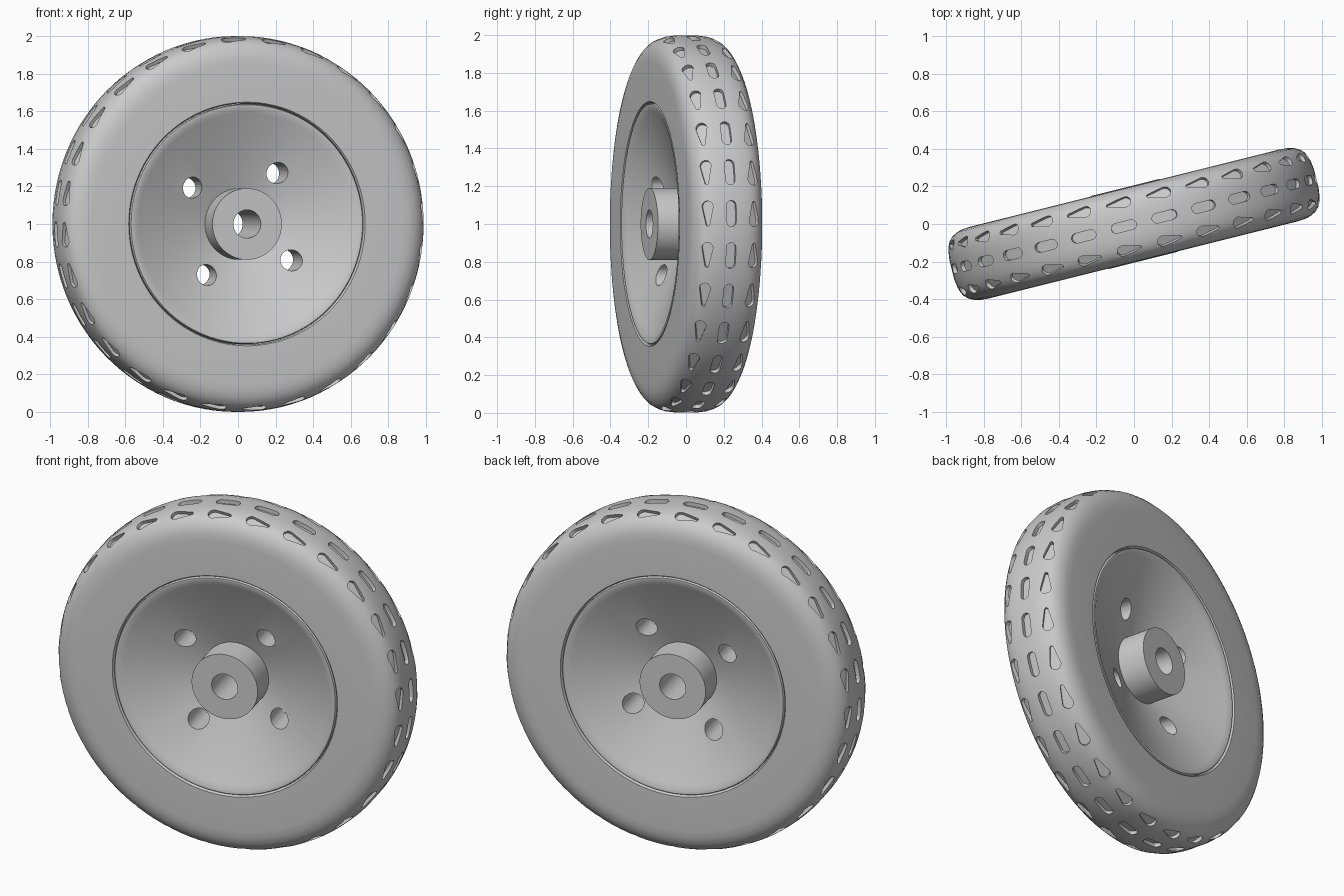
import bpy, bmesh, math
from mathutils import Matrix, Vector

if "Cube" in bpy.data.objects:
    bpy.data.objects.remove(bpy.data.objects["Cube"])

YAW = math.radians(14)
PLACE = Matrix.Translation((0, 0, 1)) @ Matrix.Rotation(YAW, 4, 'Z')


def make_object(name, bm):
    bmesh.ops.recalc_face_normals(bm, faces=bm.faces)
    mesh = bpy.data.meshes.new(name)
    bm.to_mesh(mesh)
    bm.free()
    ob = bpy.data.objects.new(name, mesh)
    bpy.context.collection.objects.link(ob)
    ob.matrix_world = PLACE
    return ob


def lathe(name, half, segs):
    """Spin a closed (radius, y) profile, mirrored in y, around the axle."""
    pts = half + [(r, -y) for r, y in reversed(half)]
    bm = bmesh.new()
    rings = []
    for i in range(segs):
        a = 2 * math.pi * i / segs
        rings.append([bm.verts.new((r * math.cos(a), y, r * math.sin(a))) for r, y in pts])
    n = len(pts)
    for i in range(segs):
        p, q = rings[i], rings[(i + 1) % segs]
        for j in range(n):
            k = (j + 1) % n
            bm.faces.new((p[j], p[k], q[k], q[j]))
    return make_object(name, bm)


def prism(bm, outline, low, high, mat):
    """Extrude a 2D outline along local z between low and high."""
    a = [bm.verts.new(mat @ Vector((x, y, low))) for x, y in outline]
    b = [bm.verts.new(mat @ Vector((x, y, high))) for x, y in outline]
    n = len(a)
    bm.faces.new(a[::-1])
    bm.faces.new(b)
    for i in range(n):
        j = (i + 1) % n
        bm.faces.new((a[i], a[j], b[j], b[i]))


def capsule(x0, r0, x1, r1, steps=6):
    """Outline with a rounded end of radius r0 at x0 and r1 at x1."""
    pts = []
    for x, r, start in ((x1, r1, -90), (x0, r0, 90)):
        for i in range(steps + 1):
            t = math.radians(start + 180 * i / steps)
            pts.append((x + r * math.cos(t), r * math.sin(t)))
    return pts


def cut(ob, cutter):
    cutter.hide_render = True
    mod = ob.modifiers.new("cut", 'BOOLEAN')
    mod.operation = 'DIFFERENCE'
    mod.solver = 'EXACT'
    mod.object = cutter
    bpy.ops.object.select_all(action='DESELECT')
    bpy.context.view_layer.objects.active = ob
    ob.select_set(True)
    bpy.ops.object.modifier_apply(modifier=mod.name)
    bpy.data.objects.remove(cutter)
    bpy.ops.object.shade_smooth_by_angle(angle=math.radians(30))


# Tyre: flat sidewalls, rounded shoulders, nearly flat crown
tyre = lathe("tyre", [
    (0.642, 0.188), (0.648, 0.197), (0.85, 0.197), (0.89, 0.194), (0.925, 0.185),
    (0.953, 0.169), (0.973, 0.149), (0.985, 0.125), (0.993, 0.097), (0.999, 0.05)], 112)

# Tread pockets: a middle row of slots and two rows of opposed teardrops
COUNT = 28
slot = capsule(-0.043, 0.026, 0.043, 0.026)
drop = capsule(-0.055, 0.010, 0.038, 0.030)
bm = bmesh.new()
for i in range(COUNT):
    a = math.radians(3.2 + 360 * i / COUNT)
    radial = Vector((math.cos(a), 0, math.sin(a)))
    tangent = Vector((-math.sin(a), 0, math.cos(a)))
    for row in (-1, 0, 1):
        axial = Vector((0, 1, 0))
        tilt = math.radians(24) * row
        up = radial * math.cos(tilt) + axial * math.sin(tilt)
        side = axial * math.cos(tilt) - radial * math.sin(tilt)
        base = radial * (0.998 if row == 0 else 0.983) + axial * (0.127 * row)
        along = tangent * (-1 if row > 0 else 1)
        mat = Matrix((along, side, up)).transposed().to_4x4()
        mat.translation = base
        prism(bm, slot if row == 0 else drop, -0.022, 0.05, mat)
cut(tyre, make_object("tread_cutter", bm))

# Rim: bored hub, conical dish on both sides and a thin outer lip
rim = lathe("rim", [
    (0.075, 0.2), (0.19, 0.2), (0.19, 0.035), (0.59, 0.178),
    (0.618, 0.194), (0.634, 0.194), (0.638, 0.188)], 96)

# Four round holes through the dish
bm = bmesh.new()
for k in range(4):
    a = math.radians(54.5 + 90 * k)
    mat = Matrix.Translation((0.333 * math.cos(a), 0, 0.333 * math.sin(a))) \
        @ Matrix.Rotation(math.radians(90), 4, 'X')
    prism(bm, capsule(0, 0.056, 0.0001, 0.056, 16), -0.3, 0.3, mat)
cut(rim, make_object("hole_cutter", bm))
